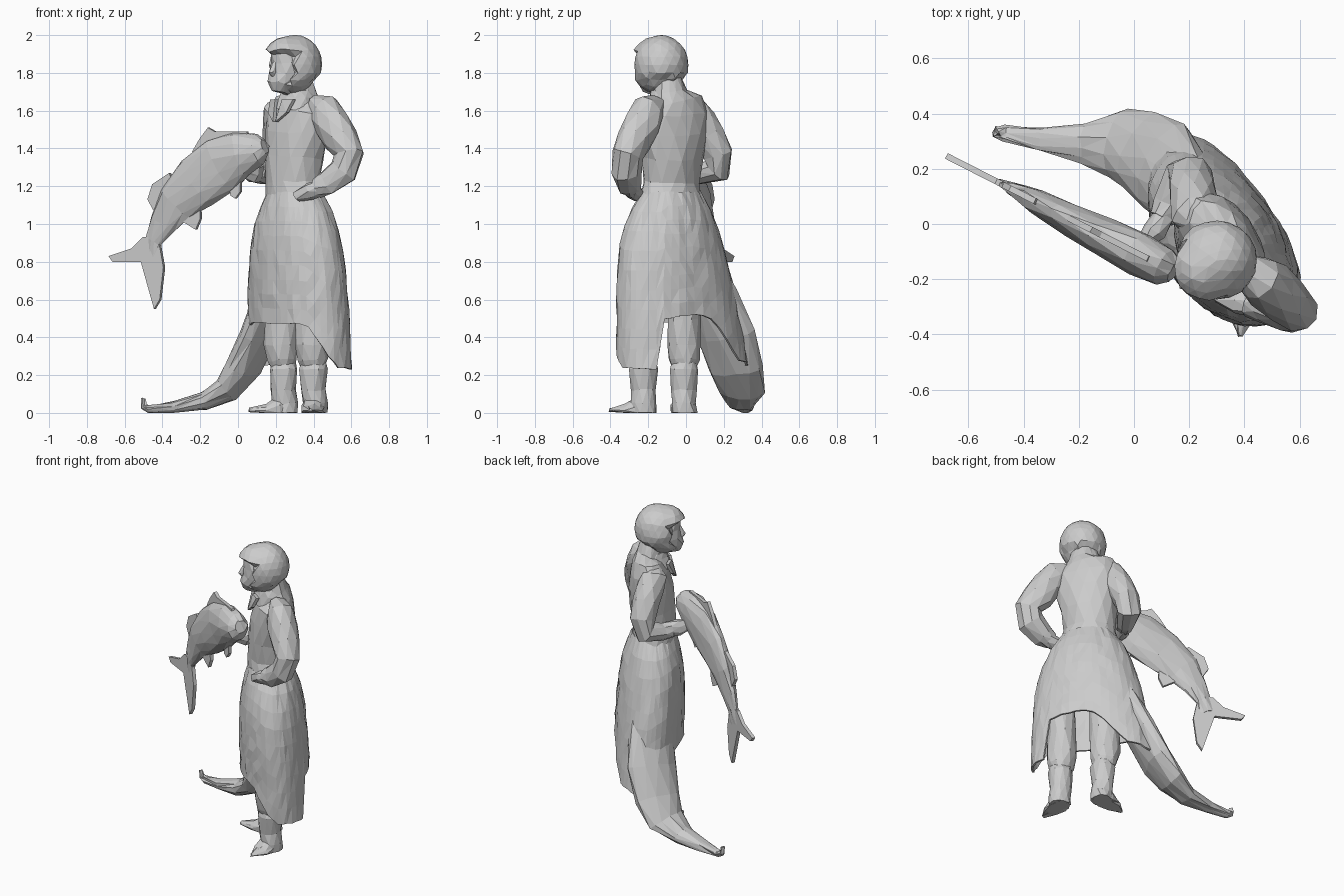
import bpy, bmesh, math, random
from mathutils import Vector as V

random.seed(4)
S = V((0.6, -0.8, 0))      # figure's left
F = V((-0.8, -0.6, 0))     # figure's front
UP = V((0, 0, 1))


def finish(name, bm, jitter=0.0):
    for v in bm.verts:
        v.co += V([random.uniform(-jitter, jitter) for _ in range(3)])
        v.co.z = max(0.0, v.co.z)
    bmesh.ops.recalc_face_normals(bm, faces=bm.faces)
    bmesh.ops.triangulate(bm, faces=bm.faces)
    me = bpy.data.meshes.new(name)
    bm.to_mesh(me)
    bm.free()
    ob = bpy.data.objects.new(name, me)
    bpy.context.collection.objects.link(ob)
    return ob


def loft(name, stations, side=S, n=11, jitter=0.005):
    """Skin ellipses (point, half width along side, half depth) along a path."""
    bm = bmesh.new()
    pts = [V(s[0]) for s in stations]
    rings = []
    for i, (p, a, b) in enumerate(stations):
        t = (pts[min(i + 1, len(pts) - 1)] - pts[max(i - 1, 0)]).normalized()
        v = t.cross(side).normalized()
        u = v.cross(t)
        rings.append([bm.verts.new(pts[i] + u * a * math.cos(k) + v * b * math.sin(k))
                      for k in (2 * math.pi * (j + 0.5 * (i % 2)) / n for j in range(n))])
    for r, q in zip(rings, rings[1:]):
        for j in range(n):
            bm.faces.new((r[j], r[(j + 1) % n], q[(j + 1) % n], q[j]))
    bm.faces.new(rings[0])
    bm.faces.new(rings[-1])
    return finish(name, bm, jitter)


def plate(name, pts, normal, thick):
    """Thin flat piece from an outline of 3D points."""
    bm = bmesh.new()
    off = normal * thick / 2
    f = bm.faces.new([bm.verts.new(p - off) for p in pts])
    new = bmesh.ops.extrude_face_region(bm, geom=[f], use_keep_orig=True)["geom"]
    for v in new:
        if isinstance(v, bmesh.types.BMVert):
            v.co += off * 2
    return finish(name, bm)


def lerp(table, x):
    for (x0, *a), (x1, *b) in zip(table, table[1:]):
        if x <= x1:
            t = max(0, (x - x0) / (x1 - x0))
            return [p + (q - p) * t for p, q in zip(a, b)]
    return list(table[-1][1:])


# torso and neck
loft("torso", [((.30, -.08, 1.10), .19, .14), ((.29, -.08, 1.22), .16, .13),
               ((.30, -.07, 1.35), .175, .14), ((.31, -.07, 1.48), .20, .14),
               ((.32, -.065, 1.59), .21, .12), ((.33, -.065, 1.65), .175, .095),
               ((.33, -.08, 1.685), .10, .08), ((.31, -.10, 1.77), .075, .075)], n=14)
loft("collar", [((.31, -.10, 1.60), .11, .115), ((.315, -.10, 1.67), .105, .09),
                ((.315, -.10, 1.71), .085, .08)])
for k in (-1, 1):
    c = V((.31, -.08, 0))
    plate("lapel", [c + S * k * x + F * y + UP * z for x, y, z in
                    ((.01, .14, 1.54), (.08, .12, 1.59), (.10, .09, 1.66), (.03, .11, 1.66))],
          F, .02)

# arms bent at the elbow
loft("left_arm", [((.40, -.15, 1.635), .05, .05), ((.455, -.195, 1.60), .088, .09),
                  ((.50, -.235, 1.53), .095, .10), ((.545, -.27, 1.45), .09, .098),
                  ((.59, -.31, 1.37), .078, .085), ((.56, -.315, 1.28), .075, .085),
                  ((.47, -.30, 1.215), .06, .068), ((.42, -.285, 1.19), .052, .055)], side=F, n=9)
loft("left_hand", [((.45, -.29, 1.195), .05, .045), ((.38, -.275, 1.175), .055, .045),
                   ((.31, -.26, 1.14), .03, .025)], side=F, n=8)
loft("right_arm", [((.26, .0, 1.635), .05, .05), ((.22, .035, 1.60), .085, .08),
                   ((.215, .075, 1.54), .09, .085), ((.215, .12, 1.47), .088, .088),
                   ((.205, .17, 1.37), .078, .082), ((.185, .17, 1.285), .075, .075),
                   ((.13, .07, 1.265), .06, .06), ((.10, .02, 1.27), .05, .05)], side=F, n=9)
loft("right_hand", [((.11, .03, 1.27), .05, .04), ((.075, -.03, 1.275), .055, .045),
                    ((.03, -.07, 1.28), .035, .025)], side=UP, n=8)

# hooded head with a jutting brim and recessed face opening
bm = bmesh.new()
bmesh.ops.create_icosphere(bm, subdivisions=3, radius=1)
for v in bm.verts:
    d = v.co.copy()
    f = d.dot(F)
    shift = 0
    if f > .62 and -.95 < d.z < .4:
        shift = -.035
    elif f > .3 and d.z >= .4:
        shift = .035
    v.co = V((.30, -.131, 1.843)) + V((d.x * .145, d.y * .145, d.z * .157)) + F * shift
    if d.z < -.45:
        v.co += F * .025
bmesh.ops.dissolve_limit(bm, angle_limit=.15, verts=bm.verts, edges=bm.edges)
finish("hood", bm, .003)
hc = V((.298, -.133, 0)) + F * .065
loft("face", [(hc + F * .03 + UP * 1.695, .035, .045), (hc + F * .02 + UP * 1.735, .07, .075),
              (hc + UP * 1.79, .085, .078), (hc + UP * 1.85, .088, .068),
              (hc + UP * 1.92, .075, .07)], n=10)
loft("nose", [(hc + F * .055 + UP * 1.865, .012, .012), (hc + F * .08 + UP * 1.80, .02, .022),
              (hc + F * .07 + UP * 1.785, .015, .012)], n=6, jitter=0)

# legs with puffed breeches and boots
for side, x, y, toe in (("right", .24, -.01, V((-.18, -.04, 0))), ("left", .40, -.225, V((-.015, -.18, 0)))):
    loft(side + "_breeches", [((x, y, .70), .085, .08), ((x - .01, y, .50), .09, .085),
                              ((x - .015, y, .36), .092, .085), ((x - .005, y, .28), .082, .078),
                              ((x, y, .23), .06, .06)])
    loft(side + "_boot", [((x, y, .27), .065, .065), ((x, y, .23), .078, .076), ((x, y, .12), .067, .068),
                          ((x + .01, y, .05), .066, .066), ((x + .01, y, 0), .068, .07)])
    b = V((x, y, .015))
    loft(side + "_foot", [(b - toe * .3, .045, .05), (b + toe * .15, .065, .075),
                          (b + toe * .55, .052, .03), (b + toe, .012, .01)],
         side=UP.cross(toe).normalized(), n=10)

# long coat skirt, hem height varies around the body
HEM = [(0, .24), (15, .29), (42, .47), (125, .48), (150, .36), (185, .25), (225, .28),
       (255, .50), (270, .52), (304, .50), (308, .23), (360, .24)]
RAD = [(.2, .335, .215), (.5, .335, .215), (.7, .33, .21), (.9, .305, .20),
       (1.05, .25, .175), (1.12, .20, .15), (1.17, .165, .135)]
bm = bmesh.new()
N, ROWS, grid = 45, 9, []
for i in range(ROWS + 1):
    row = []
    for j in range(N):
        ph = 2 * math.pi * j / N
        z = 1.17 + (lerp(HEM, math.degrees(ph))[0] - 1.17) * i / ROWS
        a, b = lerp(RAD, z)
        low = (1.17 - z) / .9
        c = V((.30 + .035 * low, -.08 + .01 * low, z))
        flare = max(0, -math.cos(ph)) * max(0, .9 - z) * .17
        row.append(bm.verts.new(c + S * a * math.cos(ph) + F * b * math.sin(ph) + V((-.25, 1, 0)) * flare))
    grid.append(row)
for r, q in zip(grid, grid[1:]):
    for j in range(N):
        bm.faces.new((r[j], r[(j + 1) % N], q[(j + 1) % N], q[j]))
skirt = finish("coat_skirt", bm, .004)
mod = skirt.modifiers.new("cloth", "SOLIDIFY")
mod.thickness = .012

# coat tail sweeping to the ground
loft("coat_tail", [((.25, .04, .90), .08, .04), ((.17, .13, .62), .15, .075),
                   ((.11, .21, .42), .17, .08), ((.03, .26, .24), .152, .08),
                   ((-.06, .295, .12), .125, .065), ((-.18, .29, .06), .075, .05),
                   ((-.34, .305, .03), .042, .032), ((-.47, .33, .02), .025, .022),
                   ((-.503, .33, .035), .018, .018), ((-.505, .33, .075), .012, .01)],
     side=V((.4, .9, 0)).normalized(), n=12, jitter=.007)

# fish lying in one upright plane
NF = V((.455, .89, 0)).normalized()


def fp(x, z):
    return V((x, -.10 - .51 * x, z))


loft("fish_body", [(fp(.145, 1.41), .04, .04), (fp(.11, 1.395), .07, .085), (fp(.02, 1.37), .08, .125),
                   (fp(-.09, 1.31), .072, .155), (fp(-.22, 1.22), .06, .145), (fp(-.33, 1.11), .046, .115),
                   (fp(-.40, 1.0), .032, .08), (fp(-.445, .91), .022, .05), (fp(-.47, .83), .014, .055)],
     side=NF, n=12)
FINS = {
    "tail": ((-.42, .93), (-.5, .93), (-.56, .87), (-.68, .83), (-.66, .80), (-.51, .80),
             (-.44, .55), (-.41, .60), (-.39, .77), (-.41, .88)),
    "dorsal": ((-.24, 1.38), (-.20, 1.45), (-.155, 1.51), (-.12, 1.49), (.05, 1.49), (.06, 1.44)),
    "back": ((-.42, 1.03), (-.475, 1.13), (-.45, 1.21), (-.36, 1.27), (-.33, 1.2)),
    "belly": ((-.34, 1.05), (-.30, 1.02), (-.22, .97), (-.195, 1.03), (-.2, 1.12)),
    "chest": ((-.05, 1.25), (-.035, 1.15), (-.01, 1.135), (.015, 1.17), (.02, 1.27)),
}
for name, pts in FINS.items():
    plate("fish_fin_" + name, [fp(*p) for p in pts], NF, .022)
